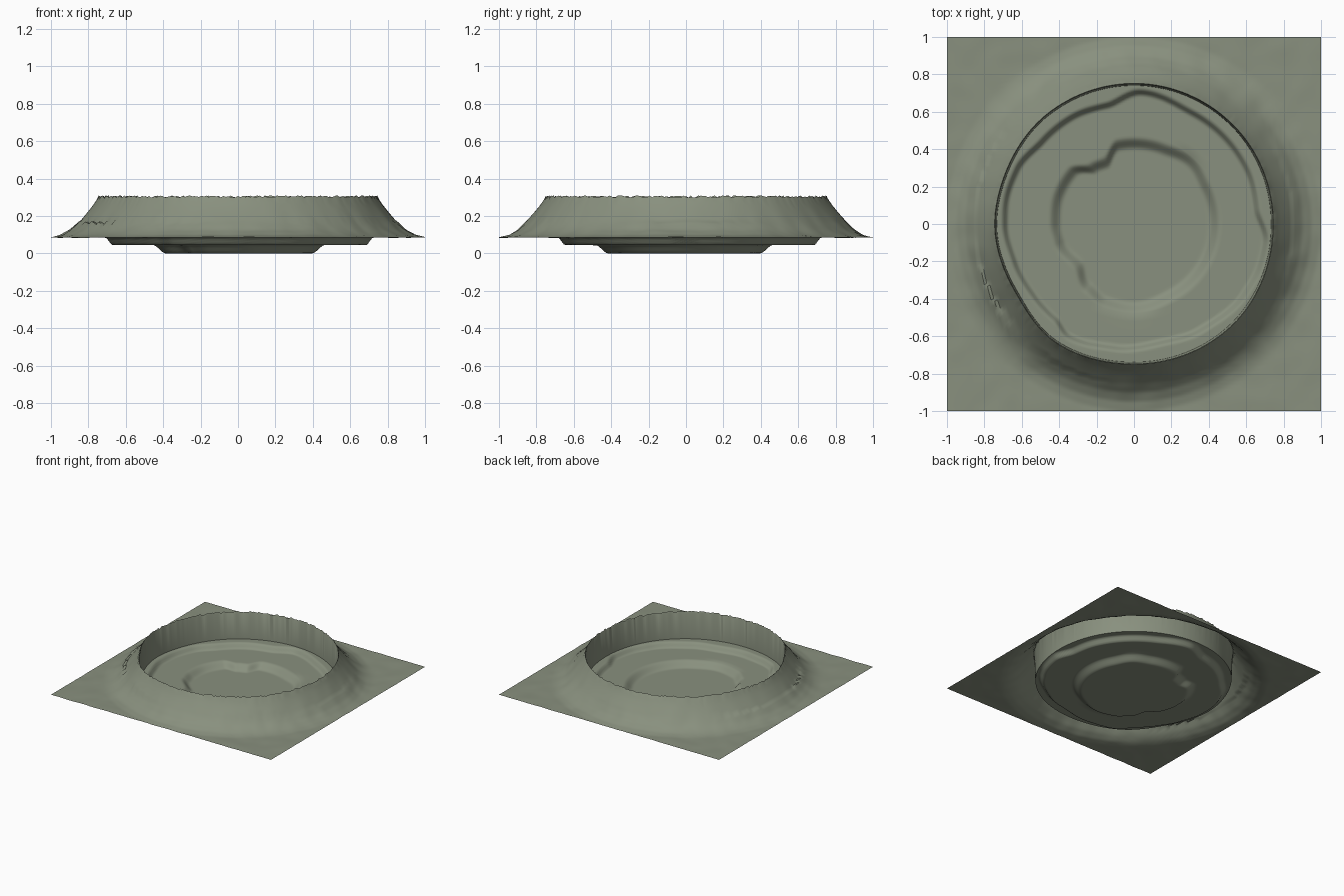
import bpy, bmesh, math, random
from mathutils import noise, Vector

if "Cube" in bpy.data.objects:
    bpy.data.objects.remove(bpy.data.objects["Cube"])

random.seed(4)
N = 360  # angular segments

# Wavy ledge outlines: (angle in degrees, radius)
INNER = [(4, .43), (28, .43), (48, .45), (69, .43), (90, .43), (101, .43), (115, .36),
         (126, .37), (140, .43), (159, .43), (180, .42), (194, .41), (216, .37),
         (234, .42), (250, .445), (270, .45), (298, .43), (324, .43), (347, .43)]
OUTER = [(7, .66), (25, .67), (62, .67), (87, .705), (103, .65), (120, .66), (138, .66),
         (155, .69), (168, .695), (180, .69), (198, .67), (215, .66), (230, .66),
         (240, .695), (261, .67), (283, .65), (302, .67), (328, .70), (340, .71), (352, .71)]
RIM = [(0, .745), (45, .75), (90, .752), (127, .75), (160, .74), (180, .745),
       (210, .732), (237, .76), (270, .75), (315, .755)]
# Outer slope: (radius, height)
SLOPE = [(.75, .303), (.78, .258), (.81, .22), (.85, .173), (.90, .126),
         (.95, .098), (1.0, .086), (1.5, .085)]


def smooth(t):
    t = min(1, max(0, t))
    return t * t * (3 - 2 * t)


def outline(table, deg):
    pts = [(table[-1][0] - 360, table[-1][1])] + table + [(table[0][0] + 360, table[0][1])]
    for (a, ra), (b, rb) in zip(pts, pts[1:]):
        if a <= deg <= b:
            return ra + (rb - ra) * smooth((deg - a) / (b - a))


def slope_height(r):
    for (a, ha), (b, hb) in zip(SLOPE, SLOPE[1:]):
        if r <= b:
            return ha + (hb - ha) * max(0, (r - a) / (b - a))
    return SLOPE[-1][1]


def floor_height(r, inner, outer):
    return .045 * smooth((r - inner + .035) / .07) + .04 * smooth((r - outer + .02) / .04)


FLOOR_STEPS = [.12, .24, .31] + [.32 + .012 * i for i in range(14)] + \
              [.52, .57] + [.60 + .01 * i for i in range(12)]
OUT_STEPS = 24

bm = bmesh.new()
columns = []
center = bm.verts.new((0, 0, 0))
for i in range(N):
    deg = i * 360 / N
    c, s = math.cos(math.radians(deg)), math.sin(math.radians(deg))
    inner, outer, rim = (outline(t, deg) for t in (INNER, OUTER, RIM))
    edge = 1 / max(abs(c), abs(s))
    foot = rim - .012
    prof = [(r, floor_height(r, inner, outer)) for r in
            (q * foot / .72 if q > .57 else q for q in FLOOR_STEPS)]
    # steep inner wall and ragged rim
    prof.append((foot, floor_height(foot, inner, outer)))
    prof.append((rim - .004, .296))
    prof.append((rim, .304 + random.uniform(-.006, .006)))
    # outer slope spreading to the square edge
    for k in range(1, OUT_STEPS + 1):
        r = rim + (edge - rim) * k / OUT_STEPS
        n = noise.noise(Vector((c * r * 9, s * r * 9, 0)))
        amp = .003 + .006 * max(0, 1 - abs(r - .88) / .1)
        prof.append((r, slope_height(r + .75 - rim if r < .85 else r) + amp * n))
    columns.append([bm.verts.new((r * c, r * s, z)) for r, z in prof])

for i in range(N):
    a, b = columns[i], columns[(i + 1) % N]
    bm.faces.new((center, a[0], b[0]))
    for k in range(len(a) - 1):
        bm.faces.new((a[k], a[k + 1], b[k + 1], b[k]))

mesh = bpy.data.meshes.new("crater_terrain")
bm.to_mesh(mesh)
bm.free()
crater = bpy.data.objects.new("crater_terrain", mesh)
bpy.context.collection.objects.link(crater)
mat = bpy.data.materials.new("grey_green_rock")
mat.diffuse_color = (.25, .28, .21, 1)
mat.use_nodes = True
mat.node_tree.nodes["Principled BSDF"].inputs["Base Color"].default_value = mat.diffuse_color
mesh.materials.append(mat)
bpy.context.view_layer.objects.active = crater
crater.select_set(True)
bpy.ops.object.shade_smooth_by_angle(angle=math.radians(40))
